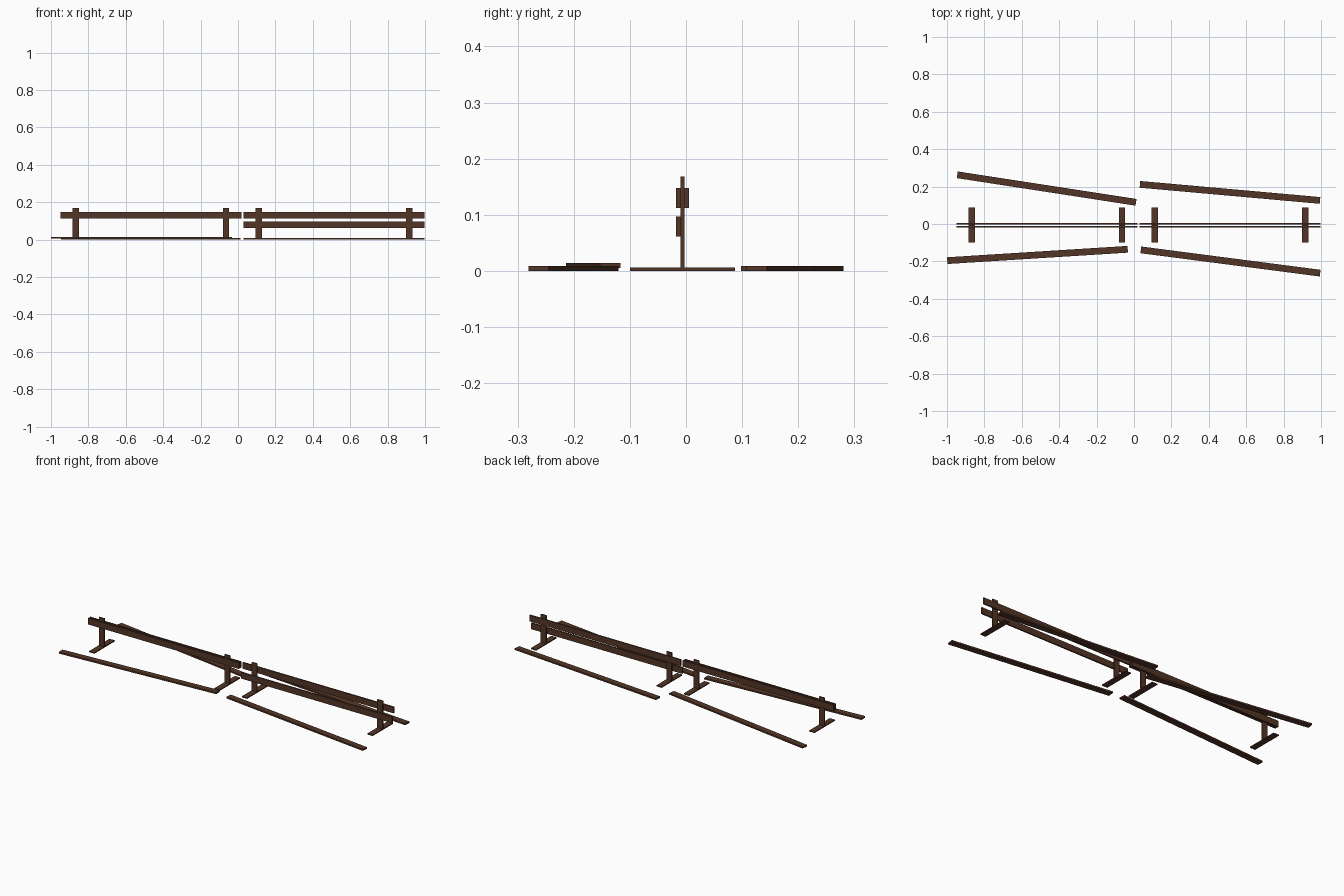
import bpy, math

if "Cube" in bpy.data.objects:
    bpy.data.objects.remove(bpy.data.objects["Cube"])

wood = bpy.data.materials.new("dark brown wood")
wood.diffuse_color = (0.088, 0.036, 0.020, 1)
wood.use_nodes = True
wood.node_tree.nodes["Principled BSDF"].inputs["Base Color"].default_value = wood.diffuse_color

LENGTH, WIDTH, THICK = 0.967, 0.036, 0.009


def box(name, centre, size, turn=0.0):
    """A flat-sided board, optionally turned about z (degrees)."""
    bpy.ops.mesh.primitive_cube_add(size=1, location=centre)
    ob = bpy.context.object
    ob.name = name
    ob.scale = size
    bpy.ops.object.transform_apply(location=False, rotation=False, scale=True)
    ob.rotation_euler.z = math.radians(turn)
    ob.data.materials.append(wood)
    return ob


def rail(name, x, y, z):
    box(name, (x, y, z), (LENGTH, THICK - 0.001, WIDTH))


# Posts, each standing on a flat cross foot
POST_Y, POST_T, POST_H = -0.006, 0.007, 0.168
for i, x in enumerate((-0.867, -0.064, 0.111, 0.915)):
    box(f"post_{i}", (x, POST_Y, POST_H / 2), (0.034, POST_T, POST_H))
    box(f"foot_{i}", (x, POST_Y, 0.003), (0.034, 0.187, 0.006))

# Rails nailed to the front and back of the posts
FRONT_Y, BACK_Y = -0.0135, 0.0015
rail("left_front_rail", -0.466, FRONT_Y, 0.130)
rail("left_back_rail", -0.466, BACK_Y, 0.130)
rail("right_back_rail", 0.514, BACK_Y, 0.130)
rail("right_lower_rail", 0.514, FRONT_Y, 0.079)

# Loose boards lying on the ground: x, y, bottom z, turn
boards = {
    "back_left_board": (-0.467, 0.1895, 0.0, -8.75),
    "back_right_board": (0.513, 0.169, 0.0, -5.1),
    "front_left_board": (-0.516, -0.1655, 0.005, 3.6),
    "front_right_board": (0.516, -0.2005, 0.0, -7.4),
}
for name, (x, y, z, turn) in boards.items():
    box(name, (x, y, z + THICK / 2), (LENGTH, WIDTH, THICK), turn)
